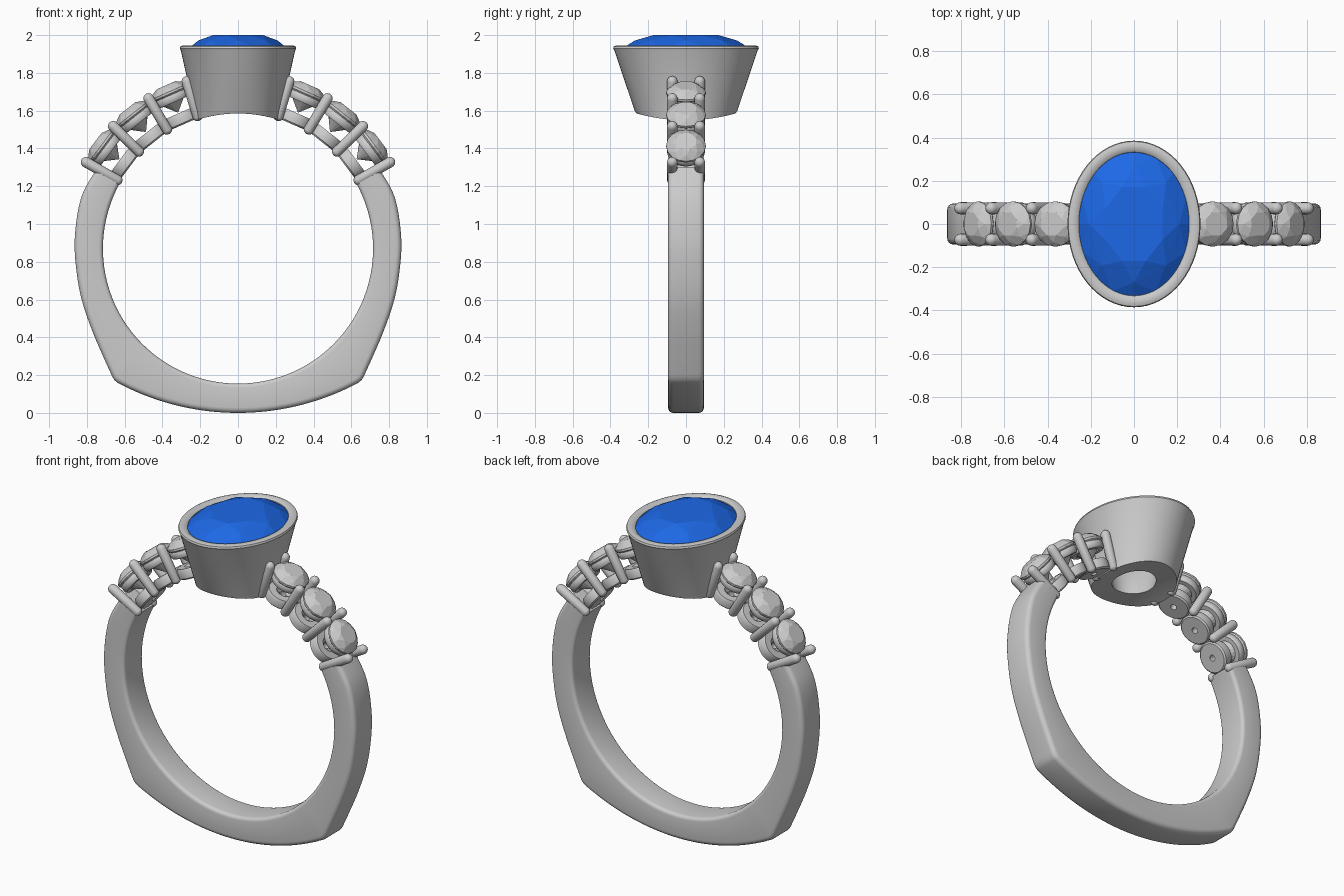
import bpy, bmesh
from math import sin, cos, pi, radians, sqrt, atan2
from mathutils import Vector, Matrix

if "Cube" in bpy.data.objects:
    bpy.data.objects.remove(bpy.data.objects["Cube"])

CZ, RI, W = 0.87, 0.715, 0.095      # finger hole centre height, radius, half band width


def finish(name, bm, smooth=None, mat=None):
    bmesh.ops.remove_doubles(bm, verts=bm.verts, dist=1e-5)
    bmesh.ops.recalc_face_normals(bm, faces=bm.faces)
    me = bpy.data.meshes.new(name)
    bm.to_mesh(me)
    bm.free()
    if smooth:
        me.shade_smooth()
        me.set_sharp_from_angle(angle=radians(smooth))
    if mat:
        me.materials.append(mat)
    ob = bpy.data.objects.new(name, me)
    bpy.context.collection.objects.link(ob)
    return ob


def loft(name, rings, wrap=False, smooth=40, place=Matrix()):
    """Skin closed rings of points; wrap joins last to first, otherwise caps."""
    bm = bmesh.new()
    vs = [[bm.verts.new(place @ Vector(p)) for p in r] for r in rings]
    n = len(vs[0])
    for i in range(len(vs) if wrap else len(vs) - 1):
        a, b = vs[i], vs[(i + 1) % len(vs)]
        for j in range(n):
            k = (j + 1) % n
            bm.faces.new((a[j], a[k], b[k], b[j]))
    if not wrap:
        bm.faces.new(vs[0])
        bm.faces.new(vs[-1])
    return finish(name, bm, smooth)


def oval(a, b, z, n):
    """Oval ring; z=None lays it on the finger hole cylinder."""
    pts = []
    for i in range(n):
        t = 2 * pi * i / n
        x = a * cos(t)
        pts.append((x, b * sin(t), CZ + sqrt(RI * RI - x * x) if z is None else z))
    return pts


def gem(name, a, b, crown, depth, place, mat=None):
    """Brilliant cut: table, crown, girdle, pavilion; girdle at local z=0."""
    bm = bmesh.new()
    for r, z, n, off in ((.55, crown, 8, .5), (.8, crown * .62, 8, 0), (1, .004, 16, 0),
                         (1, -.008, 16, 0), (.5, -depth * .53, 8, 0), (.02, -depth, 8, .5)):
        for i in range(n):
            t = 2 * pi * (i + off) / n
            bm.verts.new(place @ Vector((a * r * cos(t), b * r * sin(t), z)))
    bmesh.ops.convex_hull(bm, input=bm.verts)
    return finish(name, bm, mat=mat)


def radial(deg, side, r):
    """Frame at radius r on the ring with local z pointing outward."""
    t = radians(90 - deg) * side
    return Matrix.Translation((r * sin(t), 0, CZ + r * cos(t))) @ Matrix.Rotation(t, 4, 'Y')


# Shank: outer outline (right half), smoothed side then shallow bottom arc
side = [(.745, 1.30), (.83, 1.14), (.864, .93), (.855, .75), (.825, .59),
        (.77, .43), (.71, .29), (.667, .195)]
P = [Vector(p) for p in side]
P = [2 * P[0] - P[1]] + P + [2 * P[-1] - P[-2]]
outer = []
for i in range(1, len(P) - 2):
    a, b, c, d = P[i - 1:i + 3]
    for k in range(6):
        t = k / 6
        outer.append(.5 * (2 * b + (c - a) * t + (2 * a - 5 * b + 4 * c - d) * t * t
                           + (3 * b - a - 3 * c + d) * t ** 3))
outer += [P[-2], Vector((.655, .174)), Vector((.638, .16))]
for k in range(1, 17):
    x = .625 * (1 - k / 16)
    outer.append(Vector((x, 1.355 - sqrt(1.355 ** 2 - x * x))))
outer += [Vector((-p.x, p.y)) for p in reversed(outer[:-1])]

rings = []
for p in outer:
    ang = atan2(p.y - CZ, p.x)
    inn = Vector((RI * cos(ang), CZ + RI * sin(ang)))
    th = (p - inn).length
    ring = []
    for cu, sy, start, r in ((1, 1, 0, .028), (0, 1, 90, .022), (0, -1, 180, .022), (1, -1, 270, .028)):
        for k in range(5):
            t = radians(start + k * 22.5)
            u = (th - r if cu else r) + r * cos(t)
            y = sy * (W - r) + r * sin(t)
            q = inn.lerp(p, u / th)
            ring.append((q.x, y, q.y))
    rings.append(ring)
loft("shank", rings, smooth=50)

# Oval bezel cup, underside following the finger hole
cup = [(.225, .262, None), (.232, .272, 1.60), (.302, .378, 1.915), (.308, .386, 1.93),
       (.304, .382, 1.941), (.292, .368, 1.946), (.268, .345, 1.944), (.256, .333, 1.935),
       (.25, .326, 1.90), (.225, .295, 1.86), (.135, .16, 1.69), (.115, .135, None),
       (.15, .175, None), (.19, .22, None)]
loft("bezel_cup", [oval(a, b, z, 64) for a, b, z in cup], wrap=True)

# Blue centre stone
blue = bpy.data.materials.new("blue_stone")
blue.diffuse_color = (.012, .14, .80, 1)
blue.use_nodes = True
blue.node_tree.nodes["Principled BSDF"].inputs["Base Color"].default_value = blue.diffuse_color
gem("centre_stone", .262, .338, .075, .26, Matrix.Translation((0, 0, 1.925)), blue)

# Shoulders: three stones and four prong pairs on each side
capsule = [(.028 * cos(radians(a)), .028 * sin(radians(a))) for a in range(-90, 91, 18)]
for s, word in ((1, "right"), (-1, "left")):
    for i, deg in enumerate((37, 51.7, 66.2), 1):
        gem(f"{word}_side_stone_{i}", .105, .105, .042, .115, radial(deg, s, .903))
        frame = radial(deg, s, 0)
        upper = [(.092, .845), (.1, .855), (.1, .883), (.092, .893), (.075, .893), (.065, .845)]
        loft(f"{word}_upper_collar_{i}", [oval(r, r, z, 32) for r, z in upper], True, place=frame)
        lower = [(.085, .718), (.094, .726), (.096, .765), (.088, .782), (.045, .782), (.02, .76), (.018, .718)]
        loft(f"{word}_lower_collar_{i}", [oval(r, r, z, 32) for r, z in lower], True, place=frame)
    for i, deg in enumerate((29.6, 44.4, 59.2, 73), 1):
        for y, end in ((-.073, "front"), (.073, "back")):
            prof = [(r, z + (.735 if z < 0 else .925)) for r, z in capsule]
            loft(f"{word}_{end}_prong_{i}", [oval(max(r, .002), max(r, .002), z, 16) for r, z in prof],
                 place=radial(deg, s, 0) @ Matrix.Translation((0, y, 0)))
